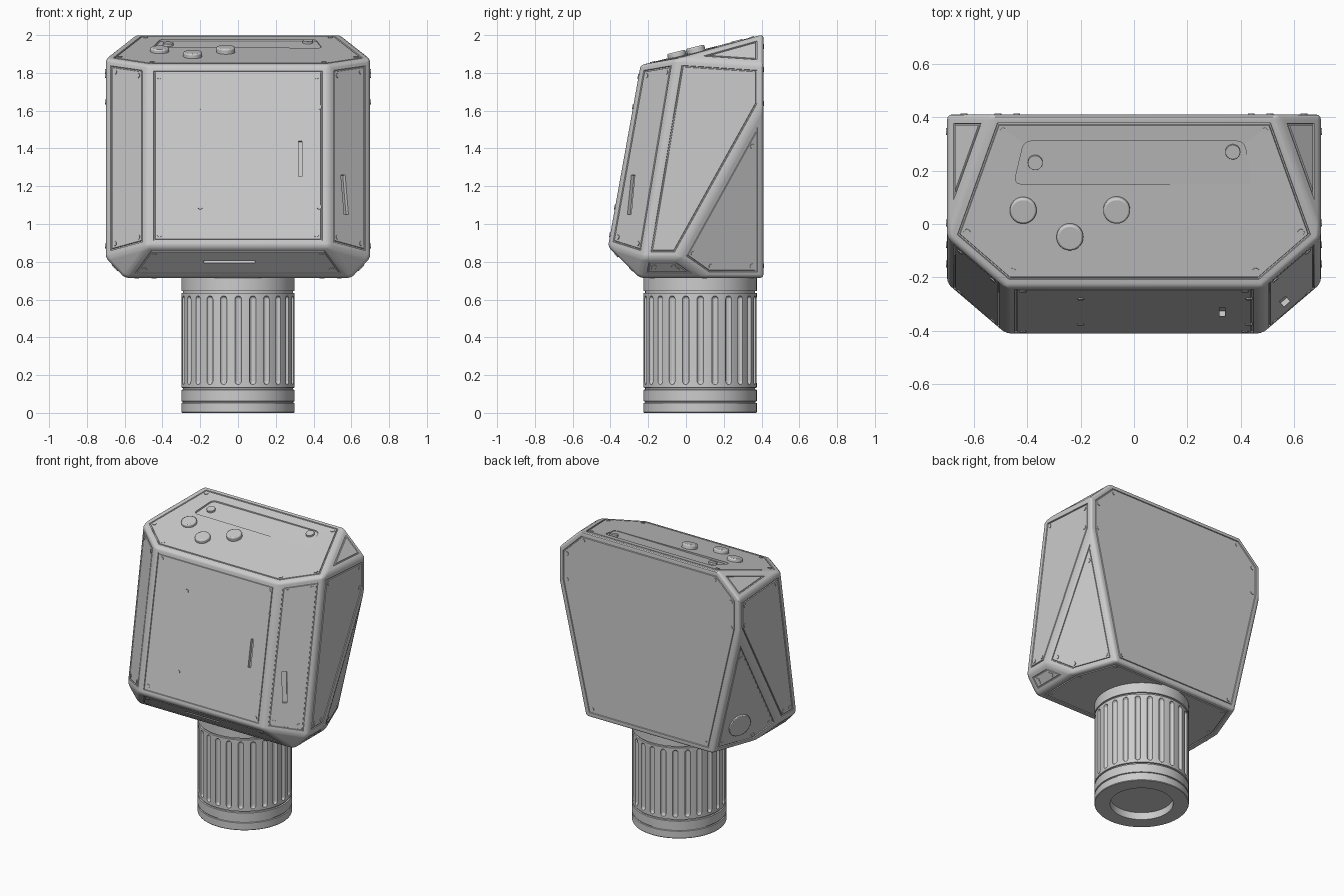
import bpy, bmesh, math
from mathutils import Vector, Matrix
from mathutils.bvhtree import BVHTree

if "Cube" in bpy.data.objects:
    bpy.data.objects.remove(bpy.data.objects["Cube"])


def make(name, bm, smooth=25, bevel=0):
    bmesh.ops.recalc_face_normals(bm, faces=bm.faces[:])
    me = bpy.data.meshes.new(name)
    bm.to_mesh(me)
    bm.free()
    ob = bpy.data.objects.new(name, me)
    bpy.context.collection.objects.link(ob)
    if bevel:
        m = ob.modifiers.new("round", 'BEVEL')
        m.width, m.segments = bevel, 2
    activate(ob)
    bpy.ops.object.shade_smooth_by_angle(angle=math.radians(smooth))
    return ob


def activate(ob):
    bpy.ops.object.select_all(action='DESELECT')
    ob.select_set(True)
    bpy.context.view_layer.objects.active = ob


def cut(ob, cutter):
    m = ob.modifiers.new("cut", 'BOOLEAN')
    m.operation, m.solver, m.object = 'DIFFERENCE', 'EXACT', cutter
    cutter.hide_render = True
    activate(ob)
    bpy.ops.object.modifier_apply(modifier=m.name)
    bpy.data.objects.remove(cutter)


def frame(loc, n, up=(0, 0, 1)):
    """Matrix with z along the normal and y along the up direction."""
    n = n.normalized()
    x = Vector(up).cross(n)
    if x.length < 0.1:
        x = Vector((1, 0, 0)).cross(n)
    x.normalize()
    m = Matrix((x, n.cross(x), n)).transposed().to_4x4()
    m.translation = loc
    return m


def disc(bm, loc, n, r, h, seg=24):
    bmesh.ops.create_cone(bm, cap_ends=True, segments=seg, radius1=r, radius2=r,
                          depth=h + 0.01, matrix=frame(loc + n * (h / 2 - 0.005), n))


# faceted head: convex hull of mirrored corner points, edges rounded
corners = [(.535, .41, 2.004), (.70, -.05, 1.875), (.70, .41, 1.845), (.48, -.24, 1.843),
           (.48, -.413, .88), (.70, -.225, .82), (.70, -.04, .82), (.70, .41, 1.63),
           (.60, -.245, .715), (.60, .11, .715), (.49, .41, .715)]
bm = bmesh.new()
for x, y, z in corners:
    bm.verts.new((x, y, z))
    bm.verts.new((-x, y, z))
bmesh.ops.convex_hull(bm, input=bm.verts[:])
bmesh.ops.dissolve_limit(bm, angle_limit=math.radians(11), verts=bm.verts[:], edges=bm.edges[:])
bmesh.ops.recalc_face_normals(bm, faces=bm.faces[:])
bmesh.ops.bevel(bm, geom=bm.edges[:], offset=.018, segments=3, profile=.5, affect='EDGES')
bm.normal_update()
surface = BVHTree.FromBMesh(bm)


def spot(origin, direction):
    loc, n, *_ = surface.ray_cast(Vector(origin), Vector(direction))
    return loc, (n if n.dot(Vector(direction)) < 0 else -n)


# panel seams, with a screw at each panel corner
screws = bmesh.new()
panels = [f for f in bm.faces if f.calc_area() / f.calc_perimeter() > .02]
for thick, depth in ((.015, 0), (.002, -.006), (.005, 0), (.002, .006)):
    bmesh.ops.inset_individual(bm, faces=panels, thickness=thick, depth=depth, use_even_offset=True)
for f in panels:
    if len(f.verts) == 3:
        continue
    for l in f.loops:
        p = l.vert.co
        a = (l.link_loop_next.vert.co - p).normalized()
        b = (l.link_loop_prev.vert.co - p).normalized()
        d = .022 / max(math.sin(a.angle(b) / 2), .3)
        disc(screws, p + (a + b).normalized() * d, f.normal, .013, .004, 12)
head = make("head", bm)

# extra screws on the front panel
for x in (-.20, .43):
    for z in (1.09, 1.62):
        disc(screws, *spot((x, -2, z), (0, 1, 0)), .013, .004, 12)
make("panel_screws", screws)

# slots in the front, right chamfer and lower front
for x, z, w, length, up in ((.33, 1.345, .02, .19, (0, 0, 1)), (.565, 1.155, .03, .21, (0, 0, 1)),
                            (-.045, .80, .02, .27, (1, 0, 0))):
    c = bmesh.new()
    m = frame(*spot((x, -2, z), (0, 1, 0)), up)
    bmesh.ops.create_cube(c, size=1, matrix=m @ Matrix.Diagonal((w, length, .04, 1)))
    cut(head, make("slot_cutter", c))

# shallow display recess on the top
c = bmesh.new()
plate = []
for x, y in ((-.45, .15), (.445, .15), (.412, .31), (-.412, .31)):
    plate.append(c.verts.new(spot((x, y, 3), (0, 0, -1))[0] - Vector((0, 0, .008))))
c.faces.new(plate)
bmesh.ops.bevel(c, geom=c.verts[:], offset=.025, segments=3, profile=.5, affect='VERTICES')
top = bmesh.ops.extrude_face_region(c, geom=c.faces[:])
bmesh.ops.translate(c, vec=(0, 0, .06), verts=[v for v in top['geom'] if isinstance(v, bmesh.types.BMVert)])
cut(head, make("display_cutter", c))
activate(head)
bpy.ops.object.shade_smooth_by_angle(angle=math.radians(25))
wn = head.modifiers.new("normals", 'WEIGHTED_NORMAL')
wn.keep_sharp = True

# top buttons and small display studs
for name, spots, r, h in (("top_button", ((-.415, .055), (-.24, -.045), (-.065, .055)), .05, .03),
                          ("display_stud", ((-.37, .23), (.37, .27)), .028, .005)):
    for x, y in spots:
        b = bmesh.new()
        loc, n = spot((x, y, 3), (0, 0, -1))
        disc(b, loc, n, r, h, 32)
        make(name, b, bevel=h * .25)

# round button on the left rear facet
b = bmesh.new()
disc(b, *spot((-2, .25, .882), (1, 0, 0)), .08, .012, 40)
make("side_button", b, bevel=.004)

# fluted neck: lathed profile with ring seams and a recessed base
profile = [(0, .05), (.2, .05), (.2, 0), (.297, 0), (.30, .004),
           (.30, .052), (.293, .054), (.293, .06), (.30, .062),
           (.30, .122), (.291, .124), (.291, .132), (.30, .134),
           (.30, .634), (.291, .636), (.291, .644), (.30, .646), (.30, .73), (0, .73)]
bm = bmesh.new()
vs = [bm.verts.new((r, 0, z)) for r, z in profile]
es = [bm.edges.new(p) for p in zip(vs, vs[1:])]
bmesh.ops.spin(bm, geom=vs + es, axis=(0, 0, 1), cent=(0, 0, 0), steps=96, angle=math.tau)
bmesh.ops.remove_doubles(bm, verts=bm.verts[:], dist=1e-5)
neck = make("neck", bm)

# ring of round-ended flutes
c = bmesh.new()
for i in range(24):
    pts = []
    turn = Matrix.Rotation(math.tau * (i + .013) / 24, 4, 'Z')
    for z in (.168, .602):
        pts += bmesh.ops.create_uvsphere(c, u_segments=12, v_segments=8, radius=.018,
                                         matrix=turn @ Matrix.Translation((.301, 0, z)))['verts']
    hull = bmesh.ops.convex_hull(c, input=pts)
    bmesh.ops.delete(c, geom=[g for g in hull['geom_interior'] if isinstance(g, bmesh.types.BMVert)],
                     context='VERTS')
cut(neck, make("flute_cutter", c))
activate(neck)
bpy.ops.object.shade_smooth_by_angle(angle=math.radians(30))
neck.location.y = .075
